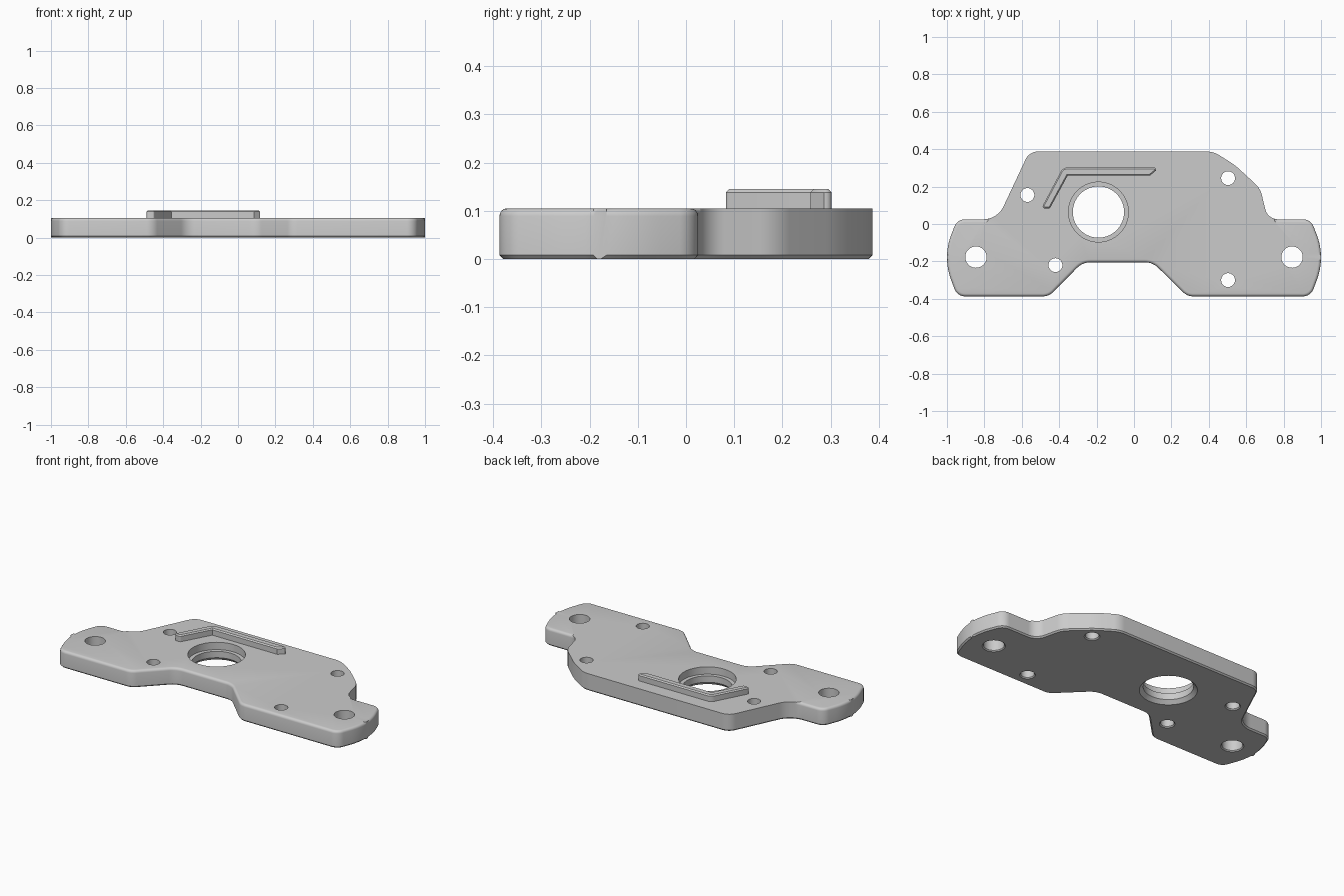
import bpy, bmesh, math
from mathutils import Vector

cube = bpy.data.objects.get("Cube")
if cube:
    bpy.data.objects.remove(cube, do_unlink=True)

grey = bpy.data.materials.new("plain_grey")
grey.use_nodes = True
colour = (0.6, 0.6, 0.6, 1)
grey.diffuse_color = colour
grey.node_tree.nodes["Principled BSDF"].inputs["Base Color"].default_value = colour

TOP = 0.105
WING_BACK = 0.025


def rounded(corners, steps=8):
    """Replace each (x, y, radius) corner with a tangent arc."""
    pts = []
    for i, (x, y, r) in enumerate(corners):
        p = Vector((x, y))
        a = (Vector(corners[i - 1][:2]) - p).normalized()
        b = (Vector(corners[(i + 1) % len(corners)][:2]) - p).normalized()
        if r == 0:
            pts.append(p)
            continue
        half = math.acos(a.dot(b)) / 2
        centre = p + (a + b).normalized() * (r / math.sin(half))
        start = p + a * (r / math.tan(half)) - centre
        end = p + b * (r / math.tan(half)) - centre
        first = math.atan2(start.y, start.x)
        sweep = math.remainder(math.atan2(end.y, end.x) - first, math.tau)
        for k in range(steps + 1):
            t = first + sweep * k / steps
            pts.append(centre + r * Vector((math.cos(t), math.sin(t))))
    return pts


def finish(bm, name):
    bmesh.ops.recalc_face_normals(bm, faces=bm.faces)
    mesh = bpy.data.meshes.new(name)
    bm.to_mesh(mesh)
    bm.free()
    mesh.materials.append(grey)
    obj = bpy.data.objects.new(name, mesh)
    bpy.context.collection.objects.link(obj)
    return obj


def prism(pts, z0, z1):
    bm = bmesh.new()
    base = bm.faces.new([bm.verts.new((p.x, p.y, z0)) for p in pts])
    ext = bmesh.ops.extrude_face_region(bm, geom=[base], use_keep_orig=True)
    moved = [v for v in ext["geom"] if isinstance(v, bmesh.types.BMVert)]
    bmesh.ops.translate(bm, verts=moved, vec=(0, 0, z1 - z0))
    bmesh.ops.recalc_face_normals(bm, faces=bm.faces)
    return bm


def soften(bm, z, width, segments, y_max=9):
    """Bevel the rim edges at height z that lie in front of y_max."""
    rim = [e for e in bm.edges
           if all(abs(v.co.z - z) < 1e-5 and v.co.y < y_max for v in e.verts)]
    bmesh.ops.bevel(bm, geom=rim, offset=width, segments=segments,
                    profile=0.5, affect='EDGES')


def drill(obj, x, y, profile, sides=48):
    """Cut a turned hole given as (radius, z) steps from bottom to top."""
    bm = bmesh.new()
    rings = []
    for r, z in profile:
        rings.append([bm.verts.new((x + r * math.cos(math.tau * i / sides),
                                    y + r * math.sin(math.tau * i / sides), z))
                      for i in range(sides)])
    for lo, hi in zip(rings, rings[1:]):
        for i in range(sides):
            j = (i + 1) % sides
            bm.faces.new((lo[i], lo[j], hi[j], hi[i]))
    bm.faces.new(rings[0])
    bm.faces.new(rings[-1])
    cutter = finish(bm, "hole_cutter")
    cutter.hide_render = True
    mod = obj.modifiers.new("hole", 'BOOLEAN')
    mod.operation = 'DIFFERENCE'
    mod.solver = 'EXACT'
    mod.object = cutter
    bpy.context.view_layer.objects.active = obj
    bpy.ops.object.modifier_apply(modifier=mod.name)
    bpy.data.objects.remove(cutter, do_unlink=True)


def smooth(obj):
    bpy.ops.object.select_all(action='DESELECT')
    obj.select_set(True)
    bpy.context.view_layer.objects.active = obj
    bpy.ops.object.shade_smooth_by_angle(angle=math.radians(35))


# Plate outline, counter-clockwise from the front notch
wing = [(0.945, -0.387, 0.06), (1, -0.24, 0.35),
        (1, -0.115, 0.35), (0.945, WING_BACK, 0.06)]
notch = [(-0.455, -0.387, 0.08), (-0.275, -0.205, 0.1),
         (0.1, -0.205, 0.1), (0.285, -0.387, 0.08)]
back = [(0.715, WING_BACK, 0.07), (0.675, 0.19, 0.12), (0.54, 0.315, 0.4),
        (0.425, 0.387, 0.12), (-0.56, 0.387, 0.07), (-0.73, WING_BACK, 0.12)]
left_wing = [(-x, y, r) for x, y, r in reversed(wing)]

# Main plate: rounded top rim on the front and wings, small chamfer below
bm = prism(rounded(notch + wing + back + left_wing), 0, TOP)
soften(bm, TOP, 0.016, 4, WING_BACK + 0.005)
soften(bm, 0, 0.008, 1)
plate = finish(bm, "base_plate")

# Bolt holes with chamfered undersides
bolts = [(-0.845, -0.177, 0.057), (0.845, -0.177, 0.057),
         (-0.57, 0.155, 0.037), (-0.42, -0.22, 0.037),
         (0.503, 0.245, 0.037), (0.503, -0.3, 0.037)]
for x, y, r in bolts:
    drill(plate, x, y, [(r + 0.016, -0.01), (r, 0.006), (r, 0.2)])

# Stepped bearing hole
drill(plate, -0.19, 0.064, [(0.168, -0.01), (0.137, 0.021), (0.137, 0.06),
                            (0.16, 0.06), (0.16, 0.2)], 72)
smooth(plate)

# Raised angled rib
rib_outline = [(-0.496, 0.083, 0.012), (-0.38, 0.302, 0.04), (0.118, 0.302, 0.012),
               (0.118, 0.286, 0), (0.085, 0.258, 0), (-0.355, 0.258, 0),
               (-0.45, 0.083, 0.01)]
bm = prism(rounded(rib_outline[::-1], 4), TOP - 0.005, 0.145)
soften(bm, 0.145, 0.007, 1)
smooth(finish(bm, "raised_rib"))
